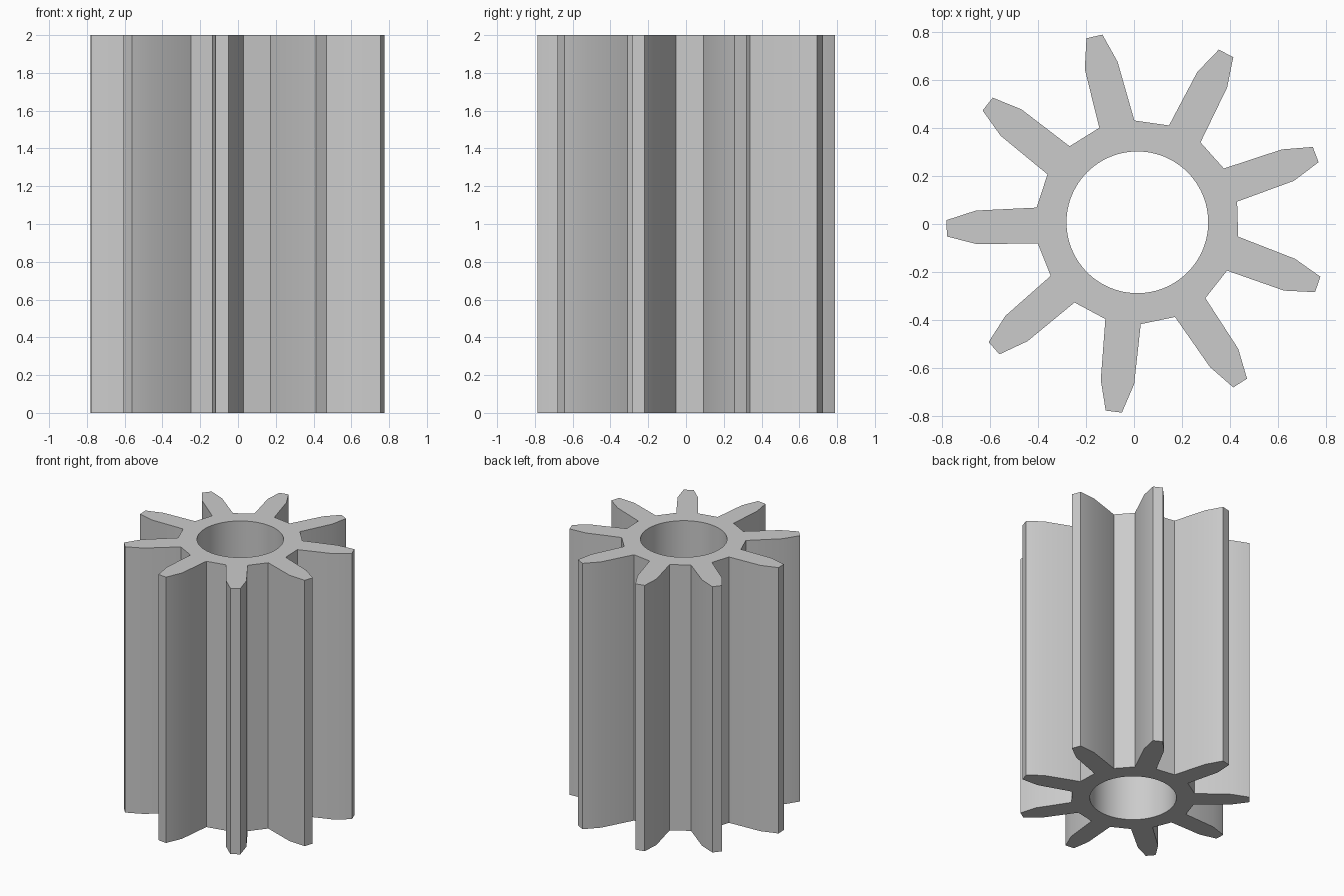
import bpy
import bmesh
from math import cos, sin, pi, radians
from mathutils import Vector

cube = bpy.data.objects.get("Cube")
if cube:
    bpy.data.objects.remove(cube)

HEIGHT = 2.0
CENTRE = Vector((0.014, 0.007, 0))
BORE_RADIUS = 0.295
ROOT_RADIUS = 0.424
ROOT_HALF_ANGLE = radians(10.1)
SHOULDER = (0.67, 0.07)      # distance along tooth, half width
TIP = (0.794, 0.034)
FIRST_TOOTH = radians(21.8)
LEAN = [-1.0, 0.5, 1.2, -0.1, 0, -0.5, 1.1, 0.8, -0.8]   # slight tooth lean, degrees


def polar(radius, angle):
    return CENTRE + Vector((radius * cos(angle), radius * sin(angle), 0))


def across(angle, along, offset):
    side = Vector((-sin(angle), cos(angle), 0))
    return polar(along, angle) + side * offset


def tooth_outline(root_angle, lean):
    """Counter-clockwise outline of one tooth, root to root."""
    angle = root_angle + lean
    (shoulder, wide), (tip, narrow) = SHOULDER, TIP
    return [
        polar(ROOT_RADIUS, root_angle - ROOT_HALF_ANGLE),
        across(angle, shoulder, -wide),
        across(angle, tip, -narrow),
        across(angle, tip, narrow),
        across(angle, shoulder, wide),
        polar(ROOT_RADIUS, root_angle + ROOT_HALF_ANGLE),
    ]


def closed_loop(bm, points):
    verts = [bm.verts.new(p) for p in points]
    return [bm.edges.new((a, b)) for a, b in zip(verts, verts[1:] + verts[:1])]


# Toothed outline and round bore
outline = []
for i, lean in enumerate(LEAN):
    outline += tooth_outline(FIRST_TOOTH + i * 2 * pi / len(LEAN), radians(lean))
segments = 96
bore = [polar(BORE_RADIUS, 2 * pi * i / segments) for i in range(segments)]

# Fill between the loops and pull the face up into a solid
bm = bmesh.new()
edges = closed_loop(bm, outline) + closed_loop(bm, bore)
bmesh.ops.triangle_fill(bm, edges=edges, use_beauty=True)
result = bmesh.ops.extrude_face_region(bm, geom=bm.faces[:])
top = [g for g in result["geom"] if isinstance(g, bmesh.types.BMVert)]
bmesh.ops.translate(bm, verts=top, vec=(0, 0, HEIGHT))
bmesh.ops.recalc_face_normals(bm, faces=bm.faces[:])
mesh = bpy.data.meshes.new("pinion_gear")
bm.to_mesh(mesh)
bm.free()

gear = bpy.data.objects.new("pinion_gear", mesh)
bpy.context.collection.objects.link(gear)

# Plain grey finish
grey = bpy.data.materials.new("plain_grey")
grey.use_nodes = True
colour = (0.6, 0.6, 0.6, 1)
grey.diffuse_color = colour
grey.node_tree.nodes["Principled BSDF"].inputs["Base Color"].default_value = colour
mesh.materials.append(grey)

# Smooth bore and flanks, crisp corners
bpy.ops.object.select_all(action="DESELECT")
gear.select_set(True)
bpy.context.view_layer.objects.active = gear
bpy.ops.object.shade_smooth_by_angle(angle=radians(30))
